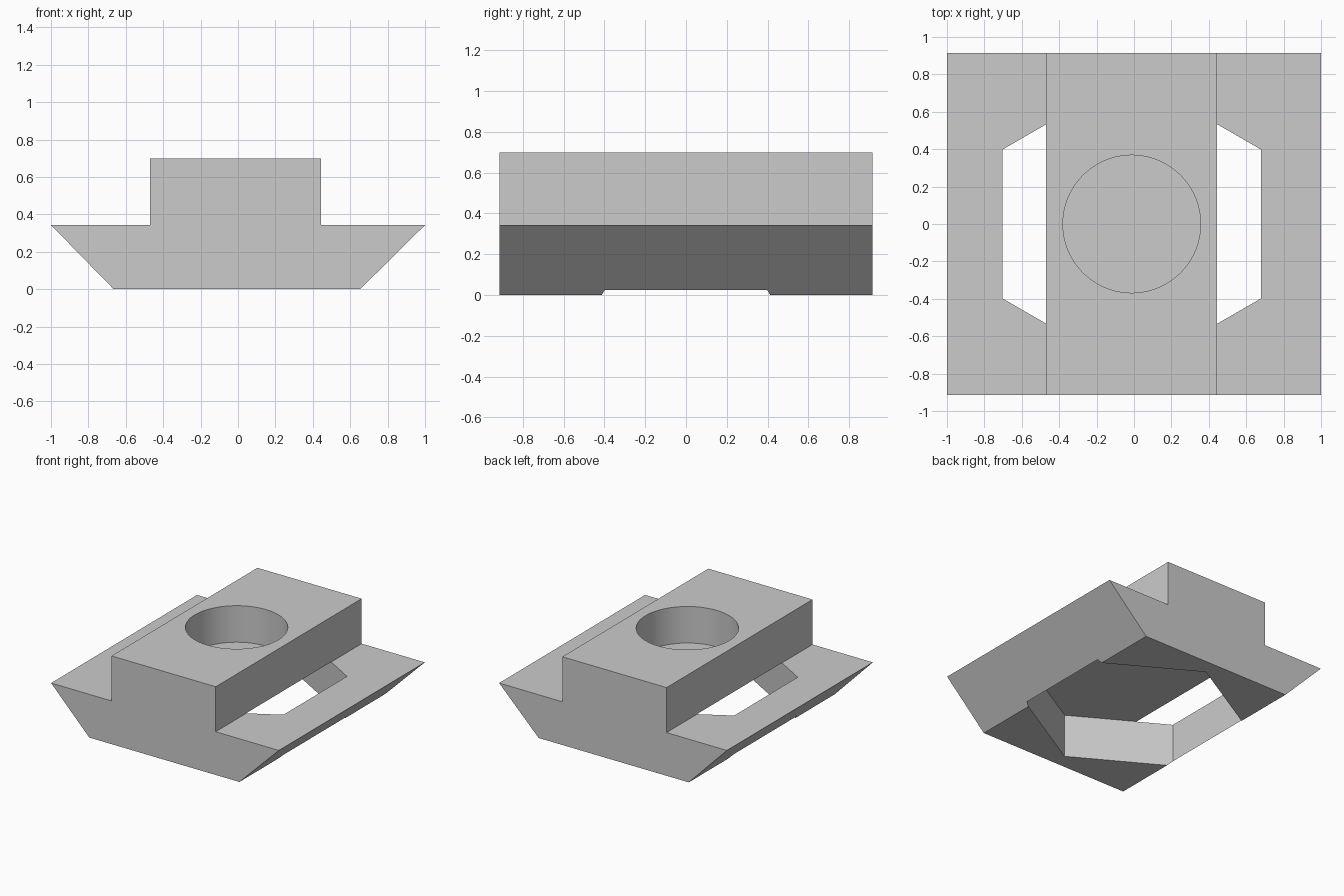
import bpy
import bmesh
import math

cube = bpy.data.objects.get("Cube")
if cube:
    bpy.data.objects.remove(cube, do_unlink=True)

HALF_DEPTH = 0.915
WING_Z, TOP_Z = 0.343, 0.70
CENTRE_X = -0.012

grey = bpy.data.materials.new("light grey")
grey.use_nodes = True
colour = (0.6, 0.6, 0.6, 1)
grey.diffuse_color = colour
for node in grey.node_tree.nodes:
    if node.type == 'BSDF_PRINCIPLED':
        node.inputs["Base Color"].default_value = colour


def extrude(name, points, offset):
    """Make a solid by sweeping a flat outline along an offset."""
    bm = bmesh.new()
    face = bm.faces.new([bm.verts.new(p) for p in points])
    swept = bmesh.ops.extrude_face_region(bm, geom=[face])
    moved = [g for g in swept["geom"] if isinstance(g, bmesh.types.BMVert)]
    bmesh.ops.translate(bm, verts=moved, vec=offset)
    bmesh.ops.recalc_face_normals(bm, faces=bm.faces)
    mesh = bpy.data.meshes.new(name)
    bm.to_mesh(mesh)
    bm.free()
    mesh.materials.append(grey)
    obj = bpy.data.objects.new(name, mesh)
    bpy.context.collection.objects.link(obj)
    return obj


def prism(name, sides, radius, z0, z1):
    """Make an upright prism with one corner on the y axis."""
    ring = []
    for i in range(sides):
        a = math.pi / 2 + math.tau * i / sides
        ring.append((CENTRE_X + radius * math.cos(a), radius * math.sin(a), z0))
    return extrude(name, ring, (0, 0, z1 - z0))


# Body: raised block on wings with slanted undersides
profile = [(-0.665, 0), (0.653, 0), (1, WING_Z), (0.445, WING_Z),
           (0.445, TOP_Z), (-0.47, TOP_Z), (-0.47, WING_Z), (-1, WING_Z)]
body = extrude("slot_nut_body", [(x, -HALF_DEPTH, z) for x, z in profile],
               (0, 2 * HALF_DEPTH, 0))

# Hexagonal pocket from below, and blind round bore from above
cutters = [prism("hex_pocket_cutter", 6, 0.797, -0.2, WING_Z + 0.001),
           prism("bore_cutter", 96, 0.368, 0.41, TOP_Z + 0.2)]

bpy.ops.object.select_all(action='DESELECT')
body.select_set(True)
bpy.context.view_layer.objects.active = body
for cutter in cutters:
    cutter.hide_render = True
    mod = body.modifiers.new(cutter.name, 'BOOLEAN')
    mod.operation = 'DIFFERENCE'
    mod.solver = 'EXACT'
    mod.object = cutter
    bpy.ops.object.modifier_apply(modifier=mod.name)
for cutter in cutters:
    bpy.data.objects.remove(cutter, do_unlink=True)

# Smooth the bore wall, keep every other edge crisp
bpy.ops.object.shade_smooth_by_angle(angle=math.radians(25))
